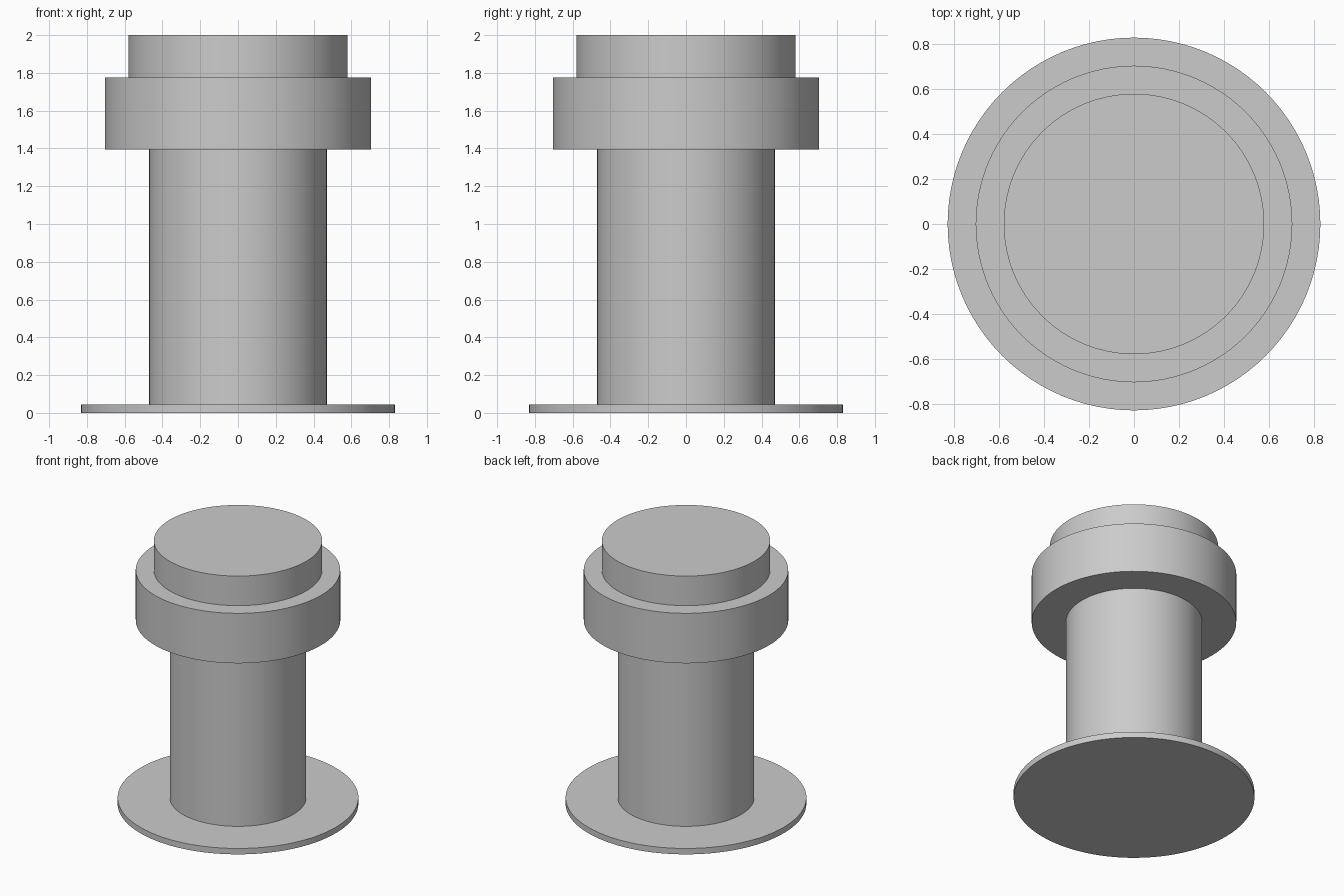
import bpy
import math

if "Cube" in bpy.data.objects:
    bpy.data.objects.remove(bpy.data.objects["Cube"], do_unlink=True)

# One plain grey for the whole model
GREY = (0.6, 0.6, 0.6, 1.0)
grey = bpy.data.materials.new("plain_grey")
grey.use_nodes = True
grey.diffuse_color = GREY
grey.node_tree.nodes["Principled BSDF"].inputs["Base Color"].default_value = GREY


def disc(name, radius, bottom, top):
    """Upright cylinder between two heights, smooth round its side."""
    bpy.ops.mesh.primitive_cylinder_add(
        vertices=96, radius=radius, depth=top - bottom,
        location=(0, 0, (bottom + top) / 2))
    obj = bpy.context.object
    obj.name = name
    obj.data.materials.append(grey)
    bpy.ops.object.shade_smooth_by_angle(angle=math.radians(30))
    return obj


# Parts stacked from the ground up
disc("base_flange", 0.83, 0.0, 0.045)
disc("stem", 0.47, 0.045, 1.395)
disc("collar", 0.705, 1.395, 1.775)
disc("top_cap", 0.58, 1.775, 2.0)
